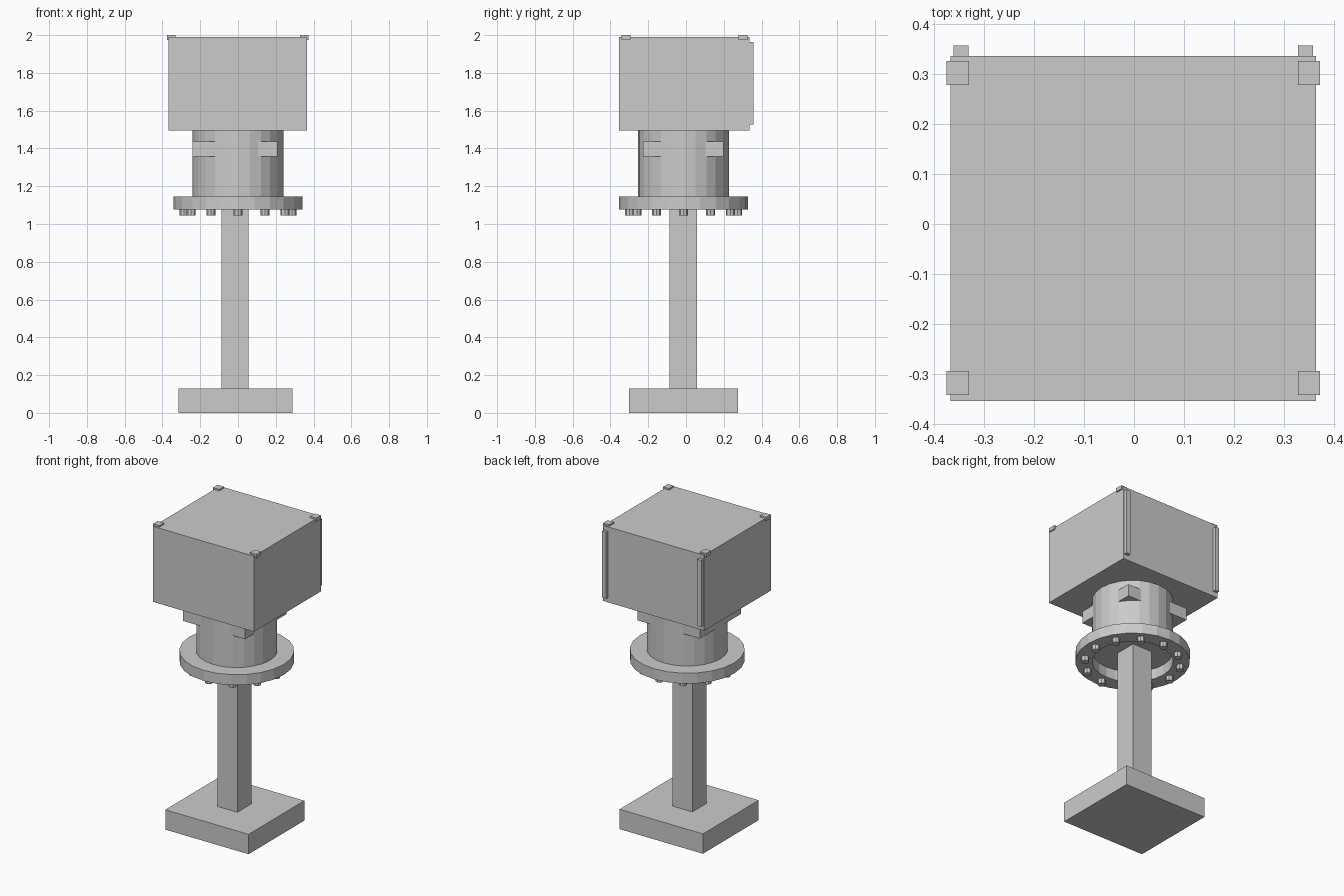
import bpy
import bmesh
from math import sin, cos, pi

if "Cube" in bpy.data.objects:
    bpy.data.objects.remove(bpy.data.objects["Cube"], do_unlink=True)

GREY = (0.6, 0.6, 0.6, 1)
grey = bpy.data.materials.new("light grey")
grey.use_nodes = True
grey.diffuse_color = GREY
grey.node_tree.nodes["Principled BSDF"].inputs["Base Color"].default_value = GREY

AXIS_Y = -0.013   # centre line of the round parts
SIDES = 24


def finish(name, bm):
    bmesh.ops.recalc_face_normals(bm, faces=bm.faces)
    mesh = bpy.data.meshes.new(name)
    bm.to_mesh(mesh)
    bm.free()
    mesh.materials.append(grey)
    obj = bpy.data.objects.new(name, mesh)
    bpy.context.collection.objects.link(obj)
    return obj


def box(name, x, y, z):
    """Box from (low, high) ranges on each axis."""
    bm = bmesh.new()
    bmesh.ops.create_cube(bm, size=1)
    for v in bm.verts:
        v.co = [r[0] if c < 0 else r[1] for c, r in zip(v.co, (x, y, z))]
    return finish(name, bm)


def cylinder(name, x, y, radius, z, sides):
    bm = bmesh.new()
    bmesh.ops.create_cone(bm, cap_ends=True, segments=sides, radius1=radius,
                          radius2=radius, depth=z[1] - z[0])
    bmesh.ops.translate(bm, verts=bm.verts, vec=(x, y, (z[0] + z[1]) / 2))
    return finish(name, bm)


def ring(name, inner, outer, z, sides):
    """Flat ring swept from a rectangular section."""
    bm = bmesh.new()
    section = [(inner, z[0]), (outer, z[0]), (outer, z[1]), (inner, z[1])]
    loops = []
    for i in range(sides):
        a = 2 * pi * i / sides
        loops.append([bm.verts.new((r * cos(a), AXIS_Y + r * sin(a), h))
                      for r, h in section])
    for i, a in enumerate(loops):
        b = loops[(i + 1) % sides]
        for j in range(4):
            k = (j + 1) % 4
            bm.faces.new((a[j], b[j], b[k], a[k]))
    return finish(name, bm)


# Foot and post
box("base_plate", (-0.315, 0.288), (-0.302, 0.275), (0, 0.13))
box("post", (-0.087, 0.056), (-0.087, 0.058), (0.13, 1.15))

# Round neck with flange and square collar
cylinder("neck", 0, AXIS_Y, 0.241, (1.146, 1.496), SIDES)
ring("flange", 0.241, 0.341, (1.077, 1.146), SIDES)
box("collar", (-0.24, 0.21), (-0.228, 0.199), (1.358, 1.437))

# Bolts under the flange
for i in range(12):
    a = 2 * pi * i / 12
    cylinder(f"bolt_{i + 1}", 0.286 * cos(a), AXIS_Y + 0.286 * sin(a),
             0.024, (1.045, 1.08), 8)

# Cabinet with corner caps and rear rails
box("cabinet", (-0.367, 0.364), (-0.354, 0.336), (1.496, 1.99))
for side, x, rail_x in (("right", (-0.375, -0.33), (-0.361, -0.331)),
                        ("left", (0.328, 0.372), (0.328, 0.358))):
    box(f"front_{side}_cap", x, (-0.342, -0.294), (1.975, 2.0))
    box(f"back_{side}_cap", x, (0.278, 0.326), (1.975, 2.0))
    box(f"back_{side}_rail", rail_x, (0.33, 0.357), (1.528, 1.963))
